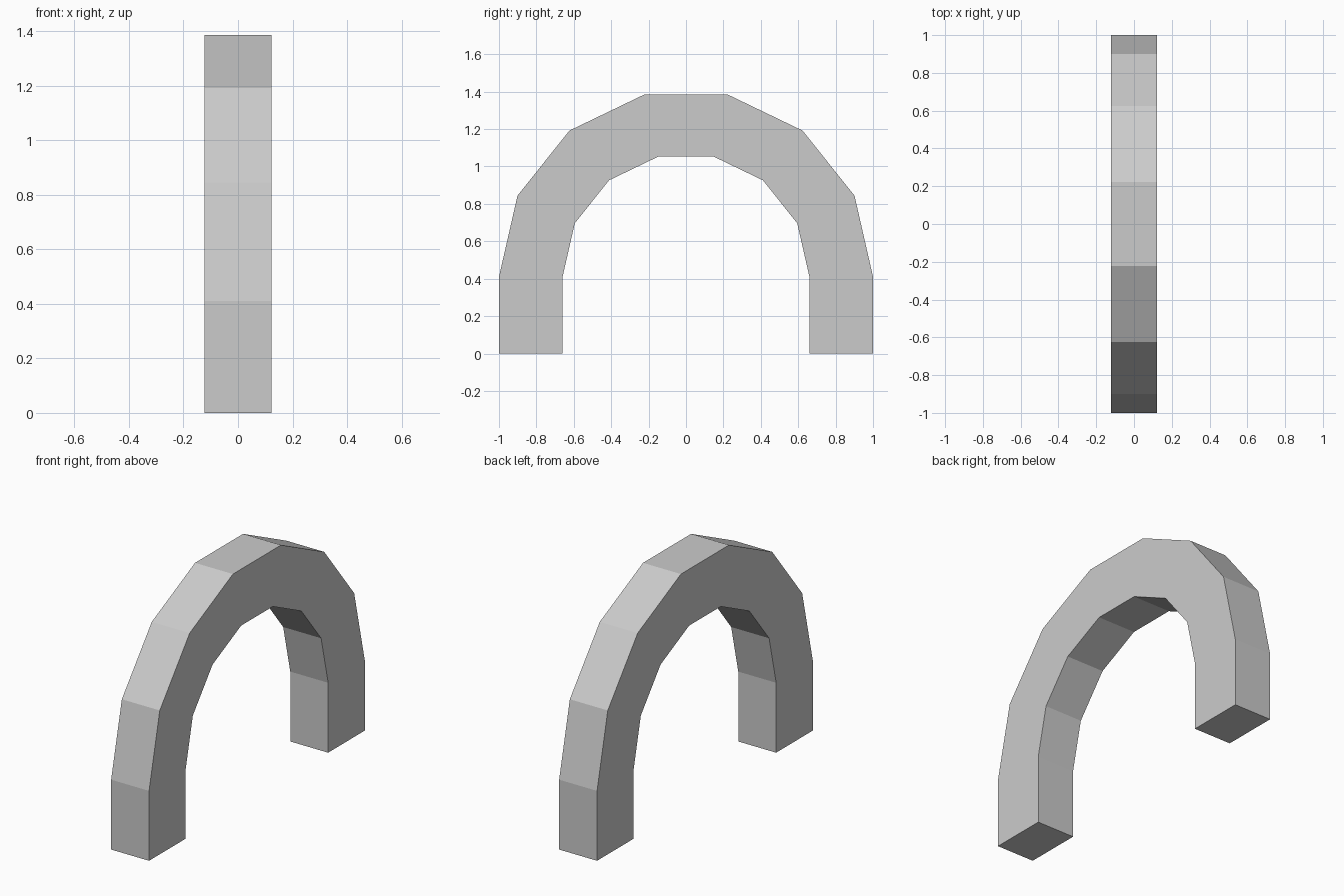
import bpy, bmesh
from math import pi, cos, sin

if "Cube" in bpy.data.objects:
    bpy.data.objects.remove(bpy.data.objects["Cube"])

OUTER, INNER = 1.0, 0.66     # arch radii
SPRING = 0.41                # height where the straight legs end
HALF_DEPTH = 0.123
SEGMENTS = 7


def half_ring(radius):
    """Leg foot, faceted half circle, other leg foot as (y, z) points."""
    arc = [(radius * cos(pi * i / SEGMENTS), SPRING + radius * sin(pi * i / SEGMENTS))
           for i in range(SEGMENTS + 1)]
    return [(radius, 0)] + arc + [(-radius, 0)]


bm = bmesh.new()

# Rows of four corners swept along the arch
rows = []
for (yo, zo), (yi, zi) in zip(half_ring(OUTER), half_ring(INNER)):
    rows.append([bm.verts.new(p) for p in (
        (-HALF_DEPTH, yo, zo), (HALF_DEPTH, yo, zo),
        (HALF_DEPTH, yi, zi), (-HALF_DEPTH, yi, zi))])

for a, b in zip(rows, rows[1:]):
    for k in range(4):
        n = (k + 1) % 4
        bm.faces.new((a[k], a[n], b[n], b[k]))

# Feet
bm.faces.new(rows[0])
bm.faces.new(rows[-1])
bmesh.ops.recalc_face_normals(bm, faces=bm.faces)

mesh = bpy.data.meshes.new("arch")
bm.to_mesh(mesh)
bm.free()
bpy.context.collection.objects.link(bpy.data.objects.new("arch", mesh))
